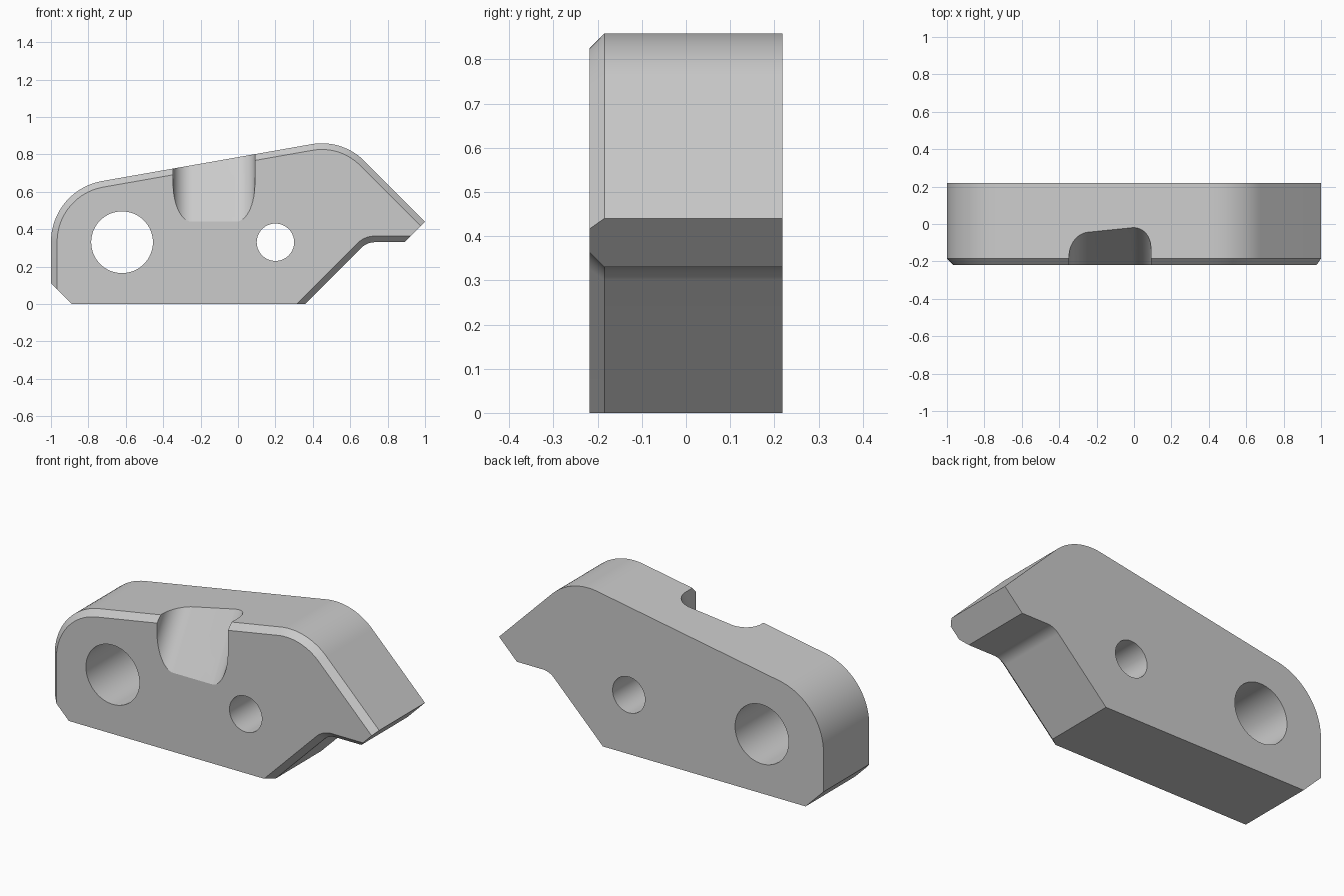
import bpy, bmesh, math
from mathutils import Vector, Matrix

if "Cube" in bpy.data.objects:
    bpy.data.objects.remove(bpy.data.objects["Cube"])

HALF = 0.218      # half thickness
CHAMFER = 0.033   # front edge bevel

steel = bpy.data.materials.new("plain grey")
steel.use_nodes = True
grey = (0.6, 0.6, 0.6, 1)
steel.diffuse_color = grey
steel.node_tree.nodes["Principled BSDF"].inputs["Base Color"].default_value = grey


def make_object(name, bm):
    bmesh.ops.recalc_face_normals(bm, faces=bm.faces)
    mesh = bpy.data.meshes.new(name)
    bm.to_mesh(mesh)
    bm.free()
    mesh.materials.append(steel)
    obj = bpy.data.objects.new(name, mesh)
    bpy.context.collection.objects.link(obj)
    return obj


def loft(name, rings):
    bm = bmesh.new()
    loops = [[bm.verts.new(p) for p in ring] for ring in rings]
    n = len(loops[0])
    bm.faces.new(loops[0])
    bm.faces.new(loops[-1])
    for a, b in zip(loops, loops[1:]):
        for i in range(n):
            j = (i + 1) % n
            bm.faces.new((a[i], a[j], b[j], b[i]))
    return make_object(name, bm)


def fillet(prev, corner, nxt, radius, steps=20):
    """Points of a round that replaces a corner."""
    u, v = (prev - corner).normalized(), (nxt - corner).normalized()
    half = u.angle(v) / 2
    start = corner + u * radius / math.tan(half)
    centre = corner + (u + v).normalized() * radius / math.sin(half)
    turn = math.pi - 2 * half
    if u.x * v.y - u.y * v.x > 0:
        turn = -turn
    return [centre + Matrix.Rotation(turn * i / steps, 2) @ (start - centre)
            for i in range(steps + 1)]


# Side outline: x, z, corner radius, bevel on the edge that follows
corners = [
    (-0.89, 0.0, 0, 0), (0.36, 0.0, 0, 1), (0.69, 0.33, 0.1, 1), (0.89, 0.33, 0, 0),
    (1.0, 0.44, 0, 1), (0.557, 0.883, 0.32, 1), (-1.0, 0.609, 0.33, 1), (-1.0, 0.11, 0, 0),
]
outline, bevelled = [], []
for i, (x, z, radius, flag) in enumerate(corners):
    here = Vector((x, z))
    if radius:
        before = Vector(corners[i - 1][:2])
        after = Vector(corners[(i + 1) % len(corners)][:2])
        points = fillet(before, here, after, radius)
    else:
        points = [here]
    outline += points
    bevelled += [flag] * len(points)


def inset_point(i):
    """Meeting point of the two neighbouring edges after they move inward."""
    p = outline[i]
    rows, moves = [], []
    for a, b, k in ((i - 1, i, i - 1), (i, (i + 1) % len(outline), i)):
        d = (outline[b] - outline[a]).normalized()
        rows.append((-d.y, d.x))
        moves.append(CHAMFER * bevelled[k])
    return p + Matrix(rows).inverted() @ Vector(moves)


# Solid plate with a bevelled front
inner = [inset_point(i) for i in range(len(outline))]
body = loft("bracket_body", [
    [(p.x, HALF, p.y) for p in outline],
    [(p.x, CHAMFER - HALF, p.y) for p in outline],
    [(p.x, -HALF, p.y) for p in inner],
])


# Through holes
def hole_cutter(name, x, z, radius):
    bm = bmesh.new()
    bmesh.ops.create_cone(bm, cap_ends=True, segments=64, radius1=radius, radius2=radius, depth=1)
    bm.transform(Matrix.Translation((x, 0, z)) @ Matrix.Rotation(math.pi / 2, 4, "X"))
    return make_object(name, bm)


cutters = [hole_cutter("large_hole_cutter", -0.62, 0.33, 0.165),
           hole_cutter("small_hole_cutter", 0.2, 0.33, 0.1)]

# Tilted slot with rounded back corners, open to the front and the top
LEFT, RIGHT, ROUND = -0.347, 0.09, 0.1
TILT = math.tan(math.radians(30))
DEEP = ROUND / math.cos(math.radians(30))


def slot_ring(z):
    back = -HALF + TILT * (z - 0.44)
    ring = [(LEFT, -0.8, z), (RIGHT, -0.8, z)]
    for centre, first in ((RIGHT - ROUND, 0), (LEFT + ROUND, 90)):
        for i in range(19):
            a = math.radians(first + i * 5)
            ring.append((centre + ROUND * math.cos(a), back - DEEP + DEEP * math.sin(a), z))
    return ring


cutters.append(loft("slot_cutter", [slot_ring(0.3), slot_ring(1.0)]))

# Shallow tapered groove from the slot down to the small hole
tip, wide = Vector((0.12, -HALF - 0.004, 0.37)), Vector((-0.1, -HALF + 0.01, 0.465))
bm = bmesh.new()
bmesh.ops.create_cone(bm, cap_ends=True, segments=32, radius1=0.045, radius2=0.008,
                      depth=(tip - wide).length)
bm.transform(Matrix.Translation((tip + wide) / 2)
             @ (tip - wide).to_track_quat("Z", "Y").to_matrix().to_4x4())
cutters.append(make_object("groove_cutter", bm))

# Cut the openings, then shade
bpy.ops.object.select_all(action="DESELECT")
bpy.context.view_layer.objects.active = body
body.select_set(True)
for cutter in cutters:
    cutter.hide_render = True
    mod = body.modifiers.new(cutter.name, "BOOLEAN")
    mod.operation = "DIFFERENCE"
    mod.solver = "EXACT"
    mod.object = cutter
    bpy.ops.object.modifier_apply(modifier=mod.name)
    bpy.data.objects.remove(cutter)
bpy.ops.object.shade_smooth_by_angle(angle=math.radians(25))
